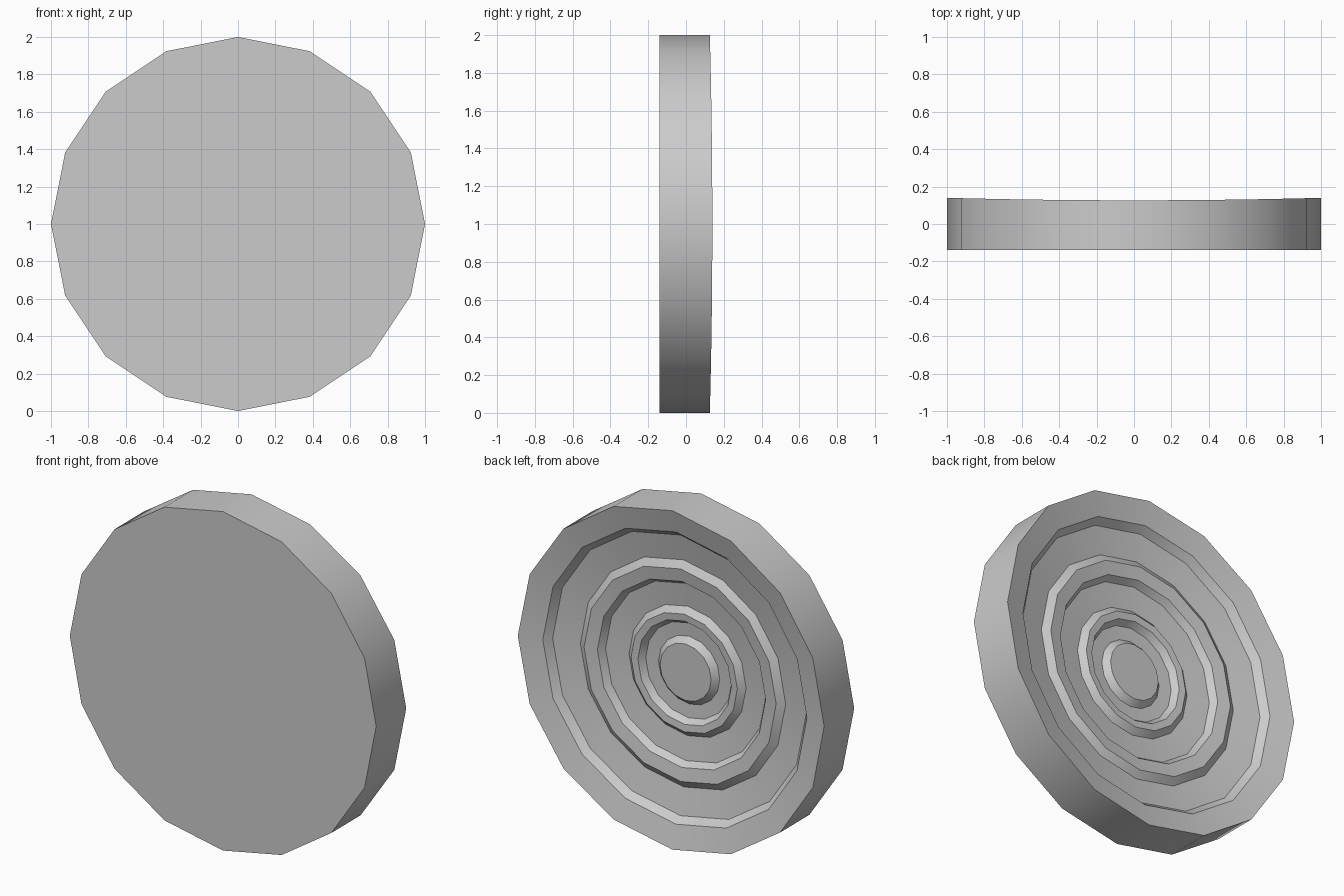
import bpy, bmesh, math

if "Cube" in bpy.data.objects:
    bpy.data.objects.remove(bpy.data.objects["Cube"])

SIDES = 16
HALF = 0.14      # half thickness at the rim
STEP = 0.035     # groove depth

# (radius, groove depth below the bowl surface), from rim to centre
PROFILE = [
    (1.0, 0), (0.862, 0), (0.828, STEP),
    (0.67, STEP), (0.627, 0), (0.549, 0), (0.523, STEP),
    (0.382, STEP), (0.347, 0), (0.305, 0), (0.28, STEP),
    (0.20, STEP), (0.167, 0),
]


def bowl(x, z):
    """Shallow dish, slightly flatter along the vertical axis."""
    return 0.14 * x * x + 0.126 * z * z


def ring(bm, radius, height):
    verts = []
    for i in range(SIDES):
        a = math.tau * i / SIDES
        x, z = radius * math.cos(a), radius * math.sin(a)
        verts.append(bm.verts.new((x, height(x, z), z + 1)))
    return verts


bm = bmesh.new()
# Flat front and outer rim, then stepped rings on the dished back
rings = [ring(bm, 1.0, lambda x, z: -HALF)]
for r, depth in PROFILE:
    rings.append(ring(bm, r, lambda x, z, d=depth: bowl(x, z) - d))
bm.faces.new(rings[0])
for a, b in zip(rings, rings[1:]):
    for i in range(SIDES):
        j = (i + 1) % SIDES
        bm.faces.new((a[i], a[j], b[j], b[i]))
# Central boss cap
bm.faces.new(rings[-1])
bmesh.ops.recalc_face_normals(bm, faces=bm.faces)

mesh = bpy.data.meshes.new("ringed_disc")
bm.to_mesh(mesh)
bm.free()
disc = bpy.data.objects.new("ringed_disc", mesh)
bpy.context.collection.objects.link(disc)
bpy.context.view_layer.objects.active = disc
disc.select_set(True)
bpy.ops.object.shade_smooth_by_angle(angle=math.radians(30))
